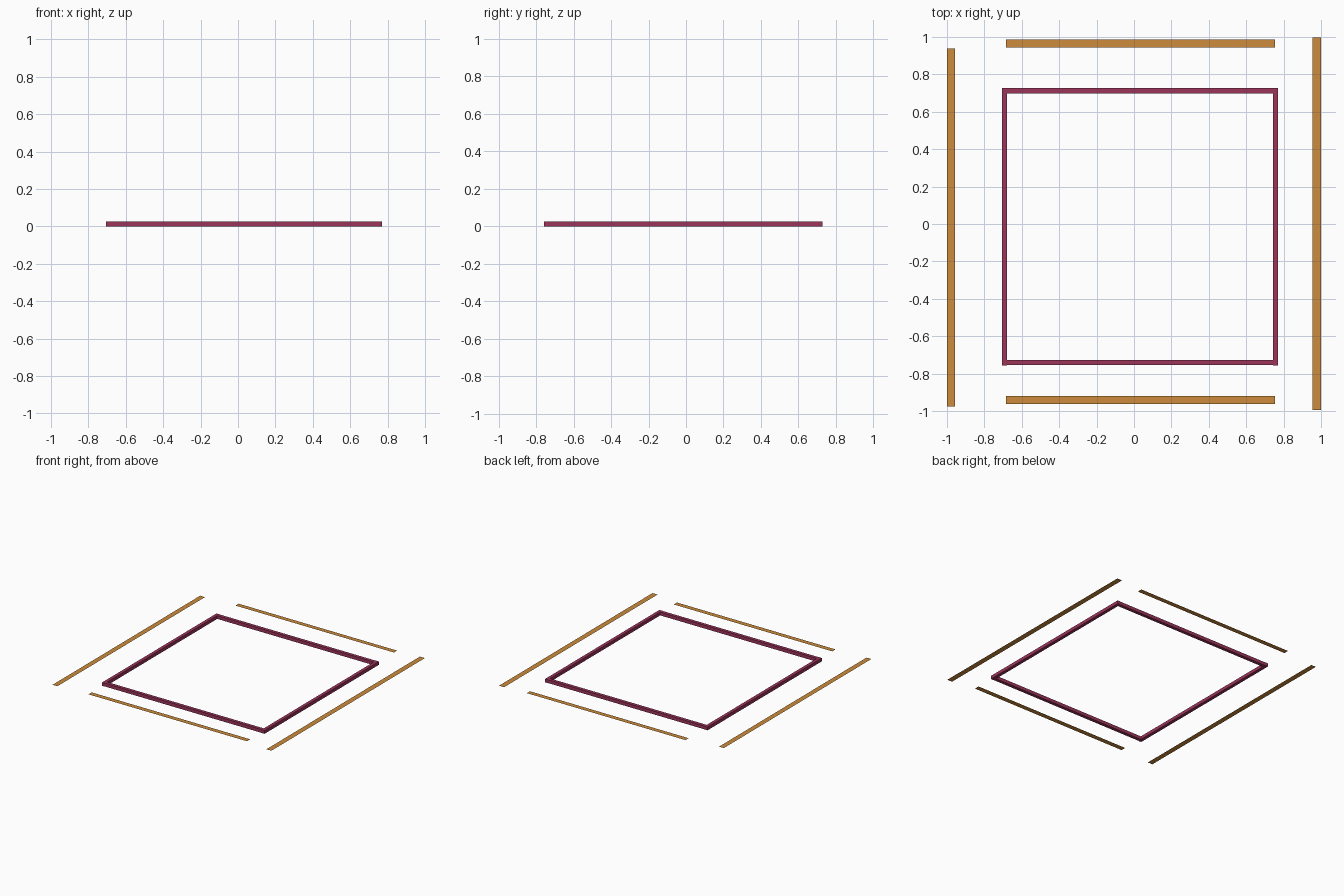
import bpy

if "Cube" in bpy.data.objects:
    bpy.data.objects.remove(bpy.data.objects["Cube"])


def material(name, rgb):
    m = bpy.data.materials.new(name)
    m.diffuse_color = (*rgb, 1.0)
    m.use_nodes = True
    m.node_tree.nodes["Principled BSDF"].inputs["Base Color"].default_value = m.diffuse_color
    return m


plum = material("plum", (0.33, 0.035, 0.105))
ochre = material("ochre", (0.61, 0.26, 0.045))


def beam(name, x0, x1, y0, y1, z0, z1):
    """Square beam between the given limits."""
    bpy.ops.mesh.primitive_cube_add(
        size=1, location=((x0 + x1) / 2, (y0 + y1) / 2, (z0 + z1) / 2))
    ob = bpy.context.object
    ob.name = name
    ob.scale = (x1 - x0, y1 - y0, z1 - z0)
    bpy.ops.object.transform_apply(location=False, rotation=False, scale=True)
    ob.data.materials.append(plum)


def strip(name, x0, x1, y0, y1, z):
    """Flat sheet strip facing up."""
    bpy.ops.mesh.primitive_plane_add(
        size=1, location=((x0 + x1) / 2, (y0 + y1) / 2, z))
    ob = bpy.context.object
    ob.name = name
    ob.scale = (x1 - x0, y1 - y0, 1)
    bpy.ops.object.transform_apply(location=False, rotation=False, scale=True)
    ob.data.materials.append(ochre)


T = 0.027  # beam thickness

# Inner square frame: side rails run full length, cross rails fit between
beam("frame_left_rail", -0.705, -0.705 + T, -0.757, 0.728, 0, T)
beam("frame_right_rail", 0.771 - T, 0.771, -0.757, 0.728, 0, T)
beam("frame_back_rail", -0.705 + T, 0.771 - T, 0.726 - T, 0.726, 0, T)
beam("frame_front_rail", -0.705 + T, 0.771 - T, -0.755, -0.755 + T, 0, T)

# Outer flat strips
strip("left_strip", -1.0, -0.956, -0.977, 0.937, T / 2)
strip("right_strip", 0.954, 1.0, -0.994, 0.997, T / 2)
strip("back_strip", -0.685, 0.755, 0.945, 0.986, T / 2)
strip("front_strip", -0.685, 0.755, -0.962, -0.92, T / 2)
